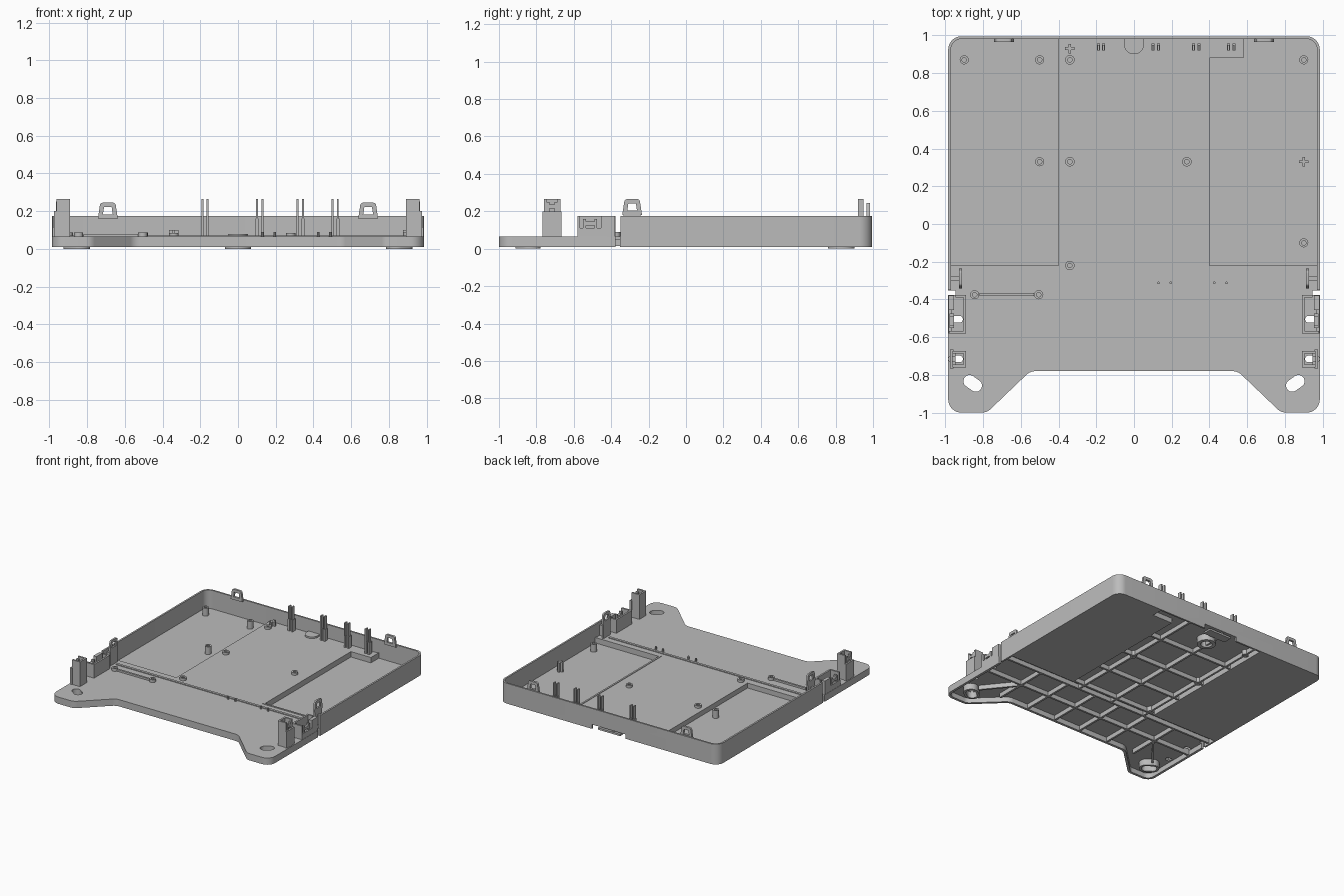
import bpy, bmesh, math
from mathutils import Vector, Matrix

cube = bpy.data.objects.get("Cube")
if cube:
    bpy.data.objects.remove(cube)

grey = bpy.data.materials.new("plain_grey")
grey.use_nodes = True
grey.diffuse_color = (0.5, 0.5, 0.5, 1)
grey.node_tree.nodes["Principled BSDF"].inputs["Base Color"].default_value = grey.diffuse_color
parts = []


def finish(name, bm, mirror=False, matrix=None):
    if matrix:
        bm.transform(matrix)
    bmesh.ops.recalc_face_normals(bm, faces=bm.faces[:])
    me = bpy.data.meshes.new(name)
    bm.to_mesh(me)
    bm.free()
    me.materials.append(grey)
    ob = bpy.data.objects.new(name, me)
    bpy.context.collection.objects.link(ob)
    if mirror:
        ob.modifiers.new("mirror", "MIRROR").use_mirror_merge = False
    parts.append(ob)
    return ob


def fillet(pts, steps=8):
    """Round the corners given as (x, y, radius)."""
    out = []
    for i, p in enumerate(pts):
        c = Vector(p[:2])
        if len(p) == 2:
            out.append(c)
            continue
        a = (Vector(pts[i - 1][:2]) - c).normalized()
        b = (Vector(pts[(i + 1) % len(pts)][:2]) - c).normalized()
        half = a.angle(b) / 2
        t, w = p[2] / math.tan(half), math.sin(half)
        for k in range(steps + 1):
            u = k / steps
            f = ((1 - u) ** 2, 2 * w * u * (1 - u), u * u)
            out.append(((c + a * t) * f[0] + c * f[1] + (c + b * t) * f[2]) / sum(f))
    return out


def prism(name, pts, z0, z1, mirror=False, matrix=None):
    bm = bmesh.new()
    lo = [bm.verts.new((p[0], p[1], z0)) for p in pts]
    hi = [bm.verts.new((p[0], p[1], z1)) for p in pts]
    bm.faces.new(lo)
    bm.faces.new(hi)
    for i in range(len(pts)):
        j = (i + 1) % len(pts)
        bm.faces.new((lo[i], lo[j], hi[j], hi[i]))
    return finish(name, bm, mirror, matrix)


def box(name, x0, x1, y0, y1, z0, z1, mirror=False):
    return prism(name, [(x0, y0), (x1, y0), (x1, y1), (x0, y1)], z0, z1, mirror)


def wall(name, path, z0, z1, t, closed=False, mirror=False, matrix=None):
    """Strip of thickness t on the left side of a path."""
    path = [Vector(p[:2]) for p in path]
    n, bm, rings = len(path), bmesh.new(), []
    for i, p in enumerate(path):
        dirs = []
        if closed or i > 0:
            dirs.append((p - path[i - 1]).normalized())
        if closed or i < n - 1:
            dirs.append((path[(i + 1) % n] - p).normalized())
        norms = [Vector((-d.y, d.x)) for d in dirs]
        m = sum(norms, Vector((0, 0))).normalized()
        q = p + m * (t / max(m.dot(norms[0]), 0.3))
        rings.append([bm.verts.new((*v, z)) for v, z in ((p, z0), (q, z0), (q, z1), (p, z1))])
    for i in range(n if closed else n - 1):
        a, b = rings[i], rings[(i + 1) % n]
        for k in range(4):
            l = (k + 1) % 4
            bm.faces.new((a[k], b[k], b[l], a[l]))
    if not closed:
        bm.faces.new(rings[0])
        bm.faces.new(rings[-1])
    return finish(name, bm, mirror, matrix)


def circle(x, y, r, n=20):
    return [(x + r * math.cos(math.tau * k / n), y + r * math.sin(math.tau * k / n)) for k in range(n)]


def slot(x, y, length, r, angle):
    """Stadium outline turned by an angle."""
    out = []
    for k in range(20):
        a = math.pi * (k + 0.5) / 10
        px, py = r * math.cos(a) + math.copysign(length, math.cos(a)), r * math.sin(a)
        out.append((x + px * math.cos(angle) - py * math.sin(angle),
                    y + px * math.sin(angle) + py * math.cos(angle)))
    return out


def cut(target, cutter):
    cutter.hide_render = cutter.hide_viewport = True
    mod = target.modifiers.new("cut", "BOOLEAN")
    mod.operation, mod.solver, mod.object = "DIFFERENCE", "EXACT", cutter
    if cutter in parts:
        parts.remove(cutter)


W, BACK, FLOOR, DECK, RIM = 0.985, 0.995, 0.01, 0.065, 0.175

# Front apron outline with two ears, plus the raised centre floor
left = [(-W, -0.35), (-W, -1, 0.07), (-0.78, -1, 0.07), (-0.55, -0.78, 0.07)]
outline = left + [(-p[0], *p[1:]) for p in reversed(left)]
apron = fillet(outline)
step = [(0.40, -0.22), (0.40, 0.88), (0.58, 0.88), (0.58, 0.985)]
deck = prism("deck", apron + [(0.975, -0.35), (0.975, -0.22)] + step
             + [(-0.40, 0.985), (-0.40, -0.22), (-0.975, -0.22), (-0.975, -0.35)], 0.05, DECK)
skirt = wall("apron_skirt", apron, FLOOR, 0.05, 0.02)

# Tray wall and low side floors
tray = wall("tray_wall", fillet([(W, -0.35), (W, BACK, 0.07), (-W, BACK, 0.07), (-W, -0.35)]),
            FLOOR, RIM, 0.014)
cut(tray, box("back_notch_cutter", -0.15, 0.15, 0.9, 1.1, -0.1, 0.045))
prism("right_low_floor", fillet([(-0.975, -0.22), (-0.40, -0.22), (-0.40, 0.985), (-0.975, 0.985, 0.06)]),
      FLOOR, 0.025)
prism("left_low_floor", fillet([(0.975, -0.22), (0.975, 0.985, 0.06)] + step[::-1]), FLOOR, 0.025)
wall("right_step", [(-0.40, 0.982), (-0.40, -0.22), (-0.972, -0.22)], FLOOR, DECK, 0.014)
wall("left_step", [(0.972, -0.22)] + step[:3] + [(0.58, 0.982)], FLOOR, DECK + 0.004, 0.014)

# Holes through the deck, and the gap between tray and clips
ear_hole = prism("ear_hole_cutter", slot(0.855, -0.845, 0.02, 0.033, 0.62), -0.1, 0.2, True)
clip_holes = [prism("clip_hole_cutter", slot(0.945, y, 0.02, 0.018, 0), -0.1, 0.1, True)
              for y in (-0.505, -0.715)]
gap = box("gap_cutter", 0.945, 1.1, -0.376, -0.352, -0.1, 0.2, True)
for c in [ear_hole, gap] + clip_holes:
    cut(deck, c)
cut(skirt, gap)
wall("ear_foot_ring", slot(0.855, -0.845, 0.02, 0.055, 0.62), 0, 0.052, 0.018, True, True)

# Stiffening ribs underneath
for y in (0.64, 0.33, 0.05):
    box("centre_cross_rib", -0.4, 0.4, y - 0.008, y + 0.008, 0.015, 0.052)
for x in (-0.34, -0.03, 0.28):
    box("centre_long_rib", x - 0.008, x + 0.008, -0.3, 0.98, 0.015, 0.052)
for y in (-0.235, -0.3, -0.53):
    box("apron_cross_rib", -0.965, 0.965, y - 0.008, y + 0.008, 0.015, 0.052)
for x in (0.12, 0.38, 0.64):
    box("apron_long_rib", x - 0.008, x + 0.008, -0.77, -0.3, 0.015, 0.052, True)
wall("ear_rib", [(0.62, -0.53), (0.83, -0.79)], 0.015, 0.052, 0.016, mirror=True)

# Round foot and tongue at the back
wall("back_foot_ring", circle(0, 0.83, 0.07, 32), 0, 0.052, 0.028, True)
box("back_tongue", -0.1, 0.1, 0.92, 0.99, 0.015, 0.03)
prism("back_tongue_cover", fillet([(-0.052, 0.98), (-0.052, 0.9, 0.05), (0.052, 0.9, 0.05), (0.052, 0.98)]),
      0.05, 0.078)

# Screw bosses and cross posts
for x, y in [(-0.9, 0.87), (-0.5, 0.87), (-0.5, 0.33), (0.9, 0.87), (0.9, -0.1)]:
    wall("tall_boss", circle(x, y, 0.024), 0.02, 0.088, 0.012, True)
for x, y in [(-0.34, 0.87), (-0.34, 0.33), (0.28, 0.33), (-0.34, -0.22)]:
    wall("short_boss", circle(x, y, 0.025), 0.012, 0.085, 0.013, True)
for x, y, z in [(-0.34, 0.93, 0.06), (0.9, 0.33, 0.02)]:
    box("cross_post", x - 0.025, x + 0.025, y - 0.007, y + 0.007, z, 0.1)
    box("cross_post", x - 0.007, x + 0.007, y - 0.025, y + 0.025, z, 0.1)

# Ridge, cable channel and small pins on the apron
box("apron_ridge", -0.89, 0.89, -0.295, -0.275, DECK, 0.071)
for x in (-0.845, -0.505):
    wall("channel_boss", circle(x, -0.375, 0.024), DECK, 0.088, 0.012, True)
box("channel_bar", -0.82, -0.53, -0.383, -0.367, DECK, 0.08)
for x in (0.13, 0.195, 0.425, 0.49):
    prism("pin", circle(x, -0.312, 0.007, 10), DECK, 0.09)

# Paired slats along the back wall
for x in (-0.175, 0.115, 0.33, 0.515):
    for s in (-1, 1):
        c = x + s * 0.014
        box("back_slat", c - 0.008, c + 0.008, 0.92, 0.957, 0.06, 0.16)
        box("back_slat_top", c - 0.005, c + 0.005, 0.92, 0.95, 0.16, 0.265)

# Snap loops on the back wall and at the front ends of the side walls
loop = fillet([(-0.053, 0), (0.053, 0), (0.04, 0.085, 0.015), (-0.04, 0.085, 0.015)], 4)
upright = Matrix.Rotation(math.pi / 2, 4, "X")
wall("back_loop", loop, -0.006, 0.012, 0.023, True, True,
     Matrix.Translation((0.69, 0.978, 0.16)) @ upright)
wall("side_loop", loop, -0.007, 0.007, 0.023, True, True,
     Matrix.Translation((0.92, -0.288, 0.18)) @ Matrix.Rotation(math.pi / 2, 4, "Z") @ upright)
box("side_loop_stem", 0.913, 0.927, -0.335, -0.243, DECK, 0.182, True)
box("side_loop_brace", 0.927, 0.975, -0.3, -0.276, DECK, 0.15, True)

# Low clips behind, tall clips in front
wall("low_clip_frame", [(0.98, -0.58), (0.89, -0.58), (0.89, -0.376), (0.945, -0.376)][::-1],
     DECK, RIM, 0.014, mirror=True)
box("low_clip_panel", 0.967, 0.983, -0.58, -0.44, 0.055, 0.11, True)
box("low_clip_end", 0.955, 0.983, -0.455, -0.38, 0.055, RIM, True)
box("low_clip_catch", 0.955, 0.979, -0.55, -0.535, 0.11, 0.16, True)
box("low_clip_catch", 0.955, 0.979, -0.49, -0.475, 0.11, 0.16, True)
box("low_clip_bar", 0.955, 0.979, -0.535, -0.49, 0.125, 0.145, True)

wall("tall_clip_frame", [(0.962, -0.76), (0.89, -0.76), (0.89, -0.672), (0.962, -0.672)][::-1],
     DECK, 0.265, 0.014, mirror=True)
box("tall_clip_panel", 0.957, 0.975, -0.766, -0.666, 0.055, 0.2, True)
box("tall_clip_catch", 0.945, 0.965, -0.745, -0.73, 0.2, 0.25, True)
box("tall_clip_catch", 0.945, 0.965, -0.702, -0.687, 0.2, 0.25, True)
box("tall_clip_bar", 0.945, 0.965, -0.73, -0.702, 0.215, 0.235, True)

# Smooth the rounded corners, keep the edges sharp
bpy.ops.object.select_all(action="DESELECT")
for ob in parts:
    ob.select_set(True)
bpy.context.view_layer.objects.active = deck
bpy.ops.object.shade_smooth_by_angle(angle=math.radians(30))
